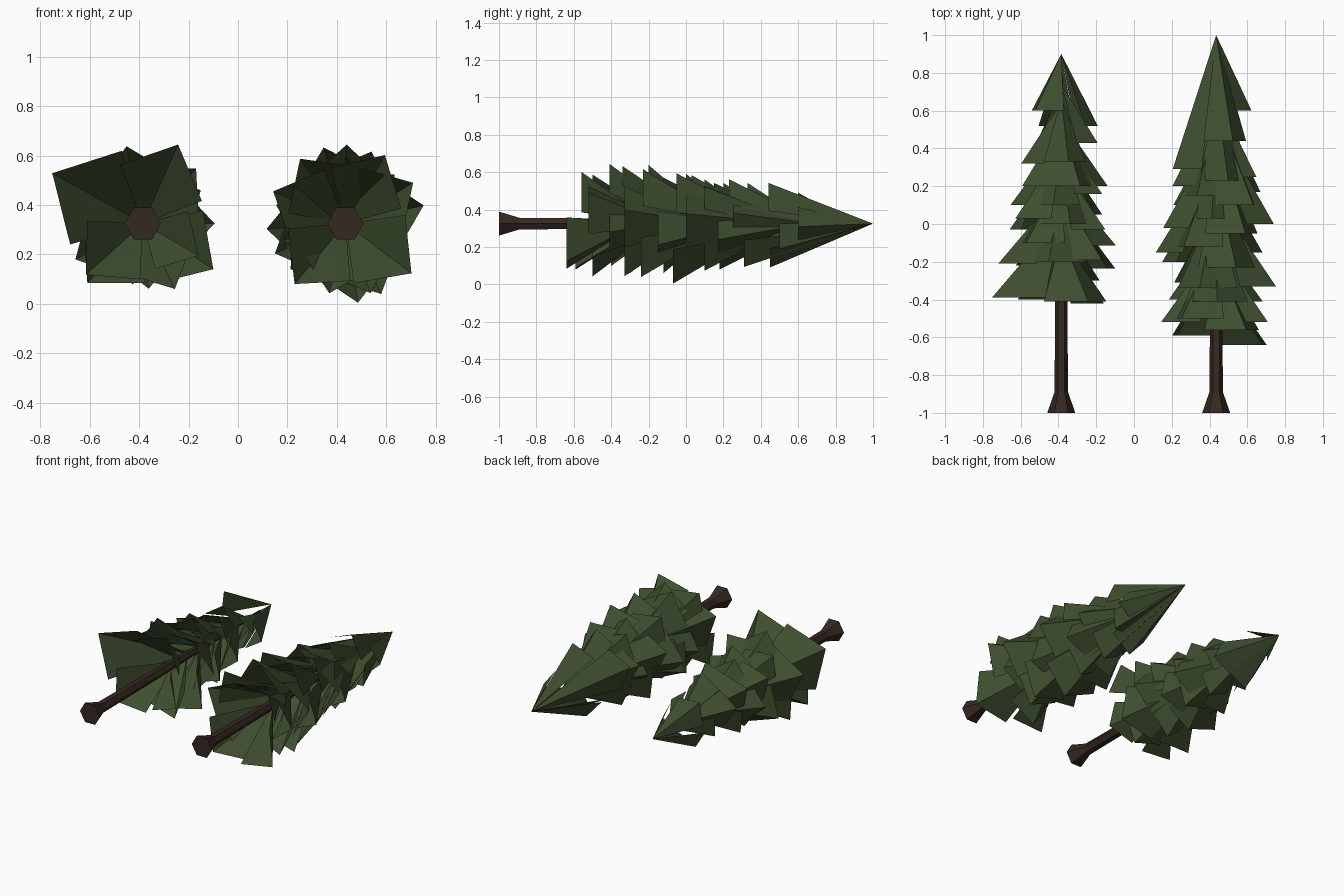
import bpy, bmesh
from math import sin, cos, radians

if "Cube" in bpy.data.objects:
    bpy.data.objects.remove(bpy.data.objects["Cube"])


def material(name, rgb):
    m = bpy.data.materials.new(name)
    m.diffuse_color = (*rgb, 1)
    m.use_nodes = True
    m.node_tree.nodes["Principled BSDF"].inputs["Base Color"].default_value = m.diffuse_color
    return m


GREEN = material("needle_green", (0.048, 0.075, 0.028))
BROWN = material("bark_brown", (0.036, 0.021, 0.015))
AXIS_Z = 0.325


def add_object(name, bm, mat):
    me = bpy.data.meshes.new(name)
    bm.to_mesh(me)
    bm.free()
    me.materials.append(mat)
    bpy.context.collection.objects.link(bpy.data.objects.new(name, me))


def polar(cx, y, deg, r):
    return (cx + r * cos(radians(deg)), y, AXIS_Z + r * sin(radians(deg)))


# Six-sided trunk lying along y, flared at the root end
def trunk(name, cx, tip):
    bm = bmesh.new()
    rings = [[bm.verts.new(polar(cx, y, 60 * i, r)) for i in range(6)]
             for y, r in ((-1, .074), (-.89, .036), (-.3, .031), (tip - .12, .008))]
    for a, b in zip(rings, rings[1:]):
        for i in range(6):
            j = (i + 1) % 6
            bm.faces.new((a[i], a[j], b[j], b[i]))
    bm.faces.new(rings[0])
    bm.faces.new(rings[-1])
    bmesh.ops.recalc_face_normals(bm, faces=bm.faces)
    add_object(name, bm, BROWN)


# Foliage: folded square-cornered panels hanging from the trunk axis
# boughs based above crown_y all meet at the tip
def foliage(name, cx, tip, slopes, crown_y, boughs):
    bm = bmesh.new()
    low, high = boughs[0][0], boughs[-1][0]
    for y, deg, r in boughs:
        t = (y - low) / (high - low)
        length = r * (slopes[0] + (slopes[1] - slopes[0]) * t)
        top_y = tip if y > crown_y else min(tip, y + length)
        apex = bm.verts.new((cx, top_y, AXIS_Z))
        left = bm.verts.new(polar(cx, y, deg - 45, r * .73))
        corner = bm.verts.new(polar(cx, y, deg, r))
        right = bm.verts.new(polar(cx, y, deg + 45, r * .73))
        bm.faces.new((apex, corner, left))
        bm.faces.new((apex, right, corner))
    add_object(name, bm, GREEN)


# (base y, direction in degrees, reach) for each bough
SHORT = [
    (-.42, -30, .26), (-.41, 66, .35), (-.39, 151, .42), (-.40, 222, .31),
    (-.3, -64, .295), (-.235, -33, .34), (-.21, 165, .345), (-.2, 102, .32),
    (-.22, 227, .33), (-.19, 46, .31), (-.115, 0, .29), (-.12, 275, .265),
    (-.1, 130, .29), (-.03, 208, .31), (-.03, 30, .27), (0, 80, .27),
    (.0, 260, .25), (.03, 150, .28), (.05, -30, .25), (.1, 185, .27),
    (.1, 100, .24), (.16, -60, .24), (.16, 20, .23), (.2, -10, .25),
    (.2, 230, .24), (.2, 65, .24), (.2, 150, .24), (.32, 170, .215),
    (.33, 290, .2), (.33, 80, .22), (.43, 10, .195), (.43, 225, .18),
    (.52, 255, .19), (.52, -15, .2), (.6, 130, .215)]
TALL = [
    (-.64, -37, .335), (-.59, 230, .32), (-.56, 60, .32), (-.52, 156, .32),
    (-.52, 31, .32), (-.5, 257, .29), (-.5, 125, .32), (-.41, -10, .25),
    (-.41, 89, .32), (-.4, 195, .26), (-.34, 106, .32), (-.33, 13, .325),
    (-.33, 290, .3), (-.31, 220, .29), (-.24, -63, .32), (-.23, 70, .31),
    (-.2, 203, .31), (-.15, 184, .32), (-.15, -25, .27), (-.12, 125, .3),
    (-.07, -81, .325), (-.05, 60, .31), (-.02, 165, .29), (0, 10, .31),
    (.03, 230, .3), (.03, 95, .26), (.1, 285, .26), (.1, 190, .23),
    (.1, 45, .28), (.18, 250, .26), (.17, -20, .25), (.15, 115, .24),
    (.2, 165, .24), (.23, 75, .245), (.25, 15, .22), (.31, -75, .24),
    (.29, 160, .245), (.44, 68, .235), (.45, 265, .235), (.5, -45, .19),
    (.6, -5, .188)]

trunk("short_pine_trunk", -.385, .9)
foliage("short_pine_foliage", -.385, .9, (1.0, 1.7), .5, SHORT)
trunk("tall_pine_trunk", .435, 1.0)
foliage("tall_pine_foliage", .435, 1.0, (1.15, 2.3), .28, TALL)
